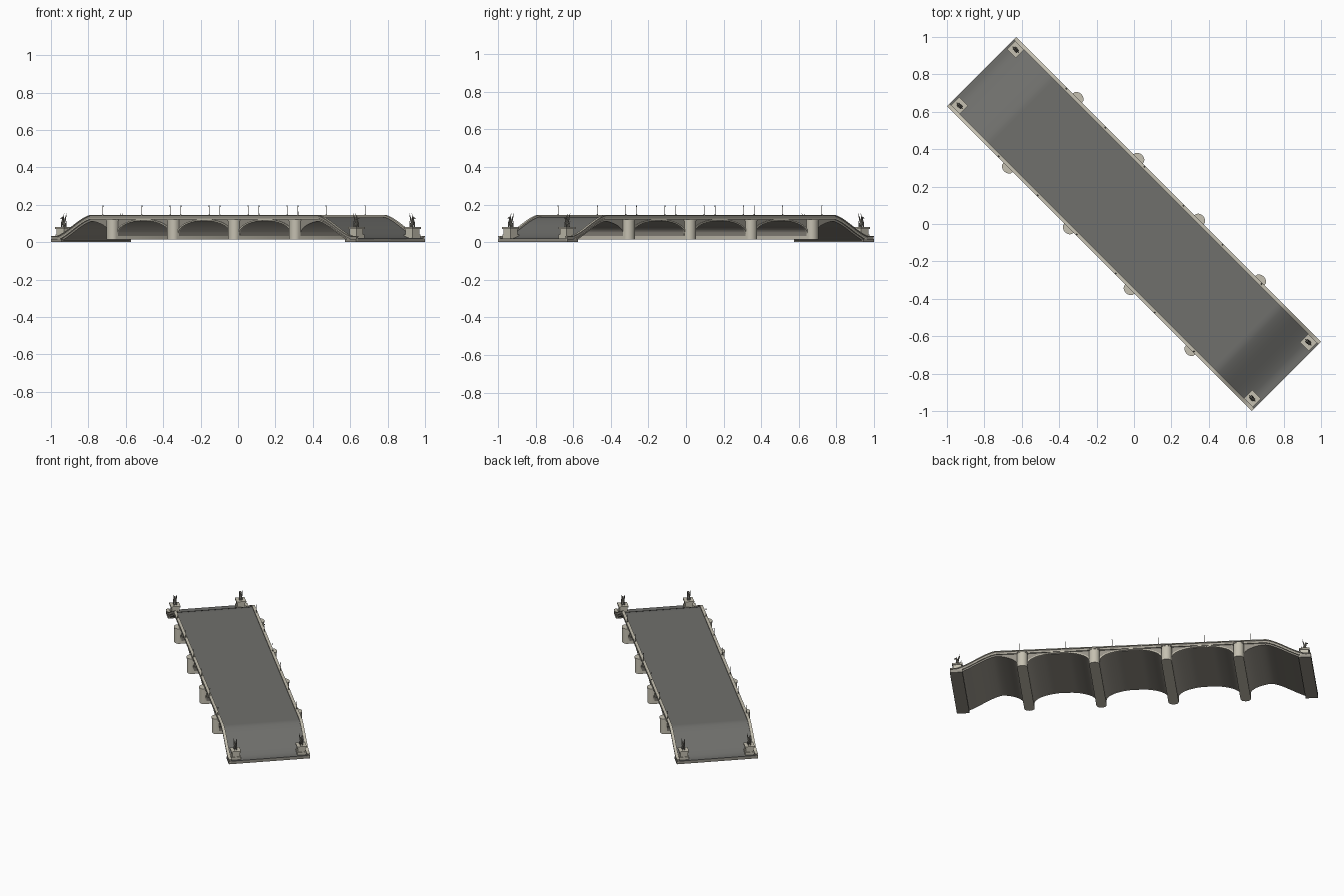
import bpy, bmesh, math
from mathutils import Matrix, Vector

if "Cube" in bpy.data.objects:
    bpy.data.objects.remove(bpy.data.objects["Cube"])

TURN = Matrix.Rotation(-math.pi / 4, 4, 'Z')   # bridge lies on the diagonal
L, W = 1.1525, 0.262                           # half length, half width
PIERS = (-0.69, -0.23, 0.23, 0.69)
PIER_HALF, SPAN = 0.033, 0.197


def material(name, c):
    m = bpy.data.materials.new(name)
    m.diffuse_color = (*c, 1)
    m.use_nodes = True
    m.node_tree.nodes["Principled BSDF"].inputs["Base Color"].default_value = m.diffuse_color
    return m


STONE = material("pale_stone", (0.56, 0.53, 0.44))
WALL = material("wall_stone", (0.30, 0.28, 0.24))
ROAD = material("asphalt", (0.16, 0.16, 0.15))
IRON = material("iron", (0.22, 0.21, 0.18))


def finish(name, bm, mat, smooth=True):
    bmesh.ops.recalc_face_normals(bm, faces=bm.faces[:])
    me = bpy.data.meshes.new(name)
    bm.to_mesh(me)
    bm.free()
    ob = bpy.data.objects.new(name, me)
    bpy.context.collection.objects.link(ob)
    me.materials.append(mat)
    ob.matrix_world = TURN
    if smooth:
        bpy.ops.object.select_all(action='DESELECT')
        ob.select_set(True)
        bpy.context.view_layer.objects.active = ob
        bpy.ops.object.shade_smooth_by_angle(angle=math.radians(35))
    return ob


def strip(name, rows, y0, y1, mat):
    """Sweep of box sections; each row is (lower xz, upper xz)."""
    bm = bmesh.new()
    rings = []
    for (xa, za), (xb, zb) in rows:
        rings.append([bm.verts.new(p) for p in
                      ((xa, y0, za), (xb, y0, zb), (xb, y1, zb), (xa, y1, za))])
    for a, b in zip(rings, rings[1:]):
        for i in range(4):
            j = (i + 1) % 4
            bm.faces.new((a[i], a[j], b[j], b[i]))
    bm.faces.new(rings[0])
    bm.faces.new(rings[-1])
    return finish(name, bm, mat)


def add_box(bm, c, s, rot=None):
    m = Matrix.Translation(c) @ (rot or Matrix()) @ Matrix.Diagonal((*s, 1))
    bmesh.ops.create_cube(bm, size=1, matrix=m)


def add_cone(bm, a, b, r0, r1, n=8):
    a, b = Vector(a), Vector(b)
    q = (b - a).to_track_quat('Z', 'Y').to_matrix().to_4x4()
    bmesh.ops.create_cone(bm, cap_ends=True, segments=n, radius1=r0, radius2=r1,
                          depth=(b - a).length, matrix=Matrix.Translation((a + b) / 2) @ q)


def top(x):
    t = min(1, max(0, (1.115 - abs(x)) / 0.25))
    s = 0.5 * t + 0.5 * t * t * (3 - 2 * t)
    if t > 0.75:
        s = min(s, 1 - 1.9 * (1 - t) ** 2) if t > 0.9 else s
    return 0.018 + 0.112 * s


def soffit(x):
    a = abs(x)
    if a > 1.075:
        return 0.0
    c = min((0, 0.46, 0.92), key=lambda k: abs(a - k))
    u = (a - c) / SPAN
    if a > c and c > 0.9:
        u = 0
    if abs(u) > 1:
        return 0.015
    return max(0.004, min(0.045 + 0.071 * math.sqrt(1 - u * u), top(x) - 0.02))


# sample stations: even spacing plus tight pairs at the arch springings
xs = [-L + 2 * L * i / 160 for i in range(161)]
for p in PIERS:
    for s in (-1, 1):
        xs += [p + s * (PIER_HALF + d) for d in (-0.001, 0.001, 0.003, 0.007)]
xs = sorted(xs)
strip("arched_body", [((x, soffit(x)), (x, top(x))) for x in xs], -0.25, 0.25, WALL)

# road surface and edge mouldings follow the top curve
curve = [-L + 2 * L * i / 120 for i in range(121)]


def band(name, lo, hi, y0, y1, mat):
    strip(name, [((x, max(0.001, top(x) + lo)), (x, top(x) + hi)) for x in curve], y0, y1, mat)


band("road", -0.004, 0.003, -0.245, 0.245, ROAD)
for side, tag in ((-1, "near"), (1, "far")):
    band("parapet_" + tag, -0.004, 0.011, side * 0.245, side * 0.256, WALL)
    band("coping_" + tag, 0.009, 0.014, side * 0.243, side * W, STONE)
    band("string_course_" + tag, -0.009, -0.003, side * 0.245, side * 0.260, STONE)

    # raised rings round the arch openings
    for k, cx in enumerate((-0.46, 0, 0.46)):
        rows = []
        for i in range(25):
            a = math.pi * i / 24
            c, s = math.cos(a), math.sin(a)
            rows.append(((cx + SPAN * c, 0.045 + 0.070 * s),
                         (cx + (SPAN + 0.01) * c, 0.045 + 0.078 * s)))
        strip(f"arch_ring_{tag}_{k}", rows, side * 0.247, side * 0.256, STONE)

# end slabs
for s in (-1, 1):
    bm = bmesh.new()
    add_box(bm, (s * (L - 0.04), 0, 0.009), (0.08, 2 * W, 0.018))
    finish("end_slab", bm, WALL, False)

# piers with rounded cutwaters
for p in PIERS:
    bm = bmesh.new()
    outline = []
    for s in (1, -1):
        for i in range(9):
            a = math.pi * i / 8
            outline.append((p + s * PIER_HALF * math.cos(a), s * (0.262 + 0.028 * math.sin(a))))
    for z0, z1, k in ((0.014, 0.112, 1), (0.112, 0.120, 1.06)):
        rings = [[bm.verts.new((p + (x - p) * k, y * (1 + (k - 1) * 0.1), z))
                  for x, y in outline] for z in (z0, z1)]
        n = len(outline)
        for i in range(n):
            j = (i + 1) % n
            bm.faces.new((rings[0][i], rings[0][j], rings[1][j], rings[1][i]))
        bm.faces.new(rings[0])
        bm.faces.new(rings[1])
    finish("pier", bm, STONE)

# corner pedestals and winged statues
for sx in (-1, 1):
    for sy in (-1, 1):
        x, y = sx * 1.107, sy * 0.212
        bm = bmesh.new()
        add_box(bm, (x, y, 0.022), (0.064, 0.060, 0.036))
        add_box(bm, (x, y, 0.053), (0.054, 0.050, 0.040))
        add_box(bm, (x, y, 0.075), (0.066, 0.062, 0.010))
        finish("pedestal", bm, STONE, False)

        bm = bmesh.new()
        for d in (-0.006, 0.006):
            add_cone(bm, (x - sx * 0.008, y + d, 0.078), (x - sx * 0.006, y + d, 0.098), 0.005, 0.006)
            add_cone(bm, (x + sx * 0.011, y + d, 0.078), (x + sx * 0.006, y + d, 0.108), 0.003, 0.004)
            # wing
            add_cone(bm, (x, y + d, 0.108), (x - sx * 0.014, y + d * 1.6, 0.152), 0.006, 0.0008, 5)
        add_cone(bm, (x - sx * 0.008, y, 0.088), (x + sx * 0.006, y, 0.116), 0.010, 0.007)
        add_cone(bm, (x + sx * 0.005, y, 0.113), (x + sx * 0.008, y, 0.132), 0.006, 0.004)
        add_cone(bm, (x + sx * 0.004, y, 0.131), (x + sx * 0.022, y, 0.127), 0.006, 0.002)
        add_cone(bm, (x - sx * 0.012, y, 0.086), (x - sx * 0.024, y, 0.112), 0.003, 0.001)
        finish("statue", bm, IRON)

# lamp posts
for sy in (-1, 1):
    for k in range(6):
        x, y = -0.03 + 0.295 * (k - 2.5), sy * 0.254
        bm = bmesh.new()
        add_cone(bm, (x, y, 0.142), (x, y, 0.149), 0.005, 0.003)
        add_cone(bm, (x, y, 0.147), (x, y, 0.190), 0.0016, 0.0012)
        add_cone(bm, (x, y, 0.188), (x, y, 0.195), 0.0018, 0.0025)
        finish("lamp_post", bm, IRON)
